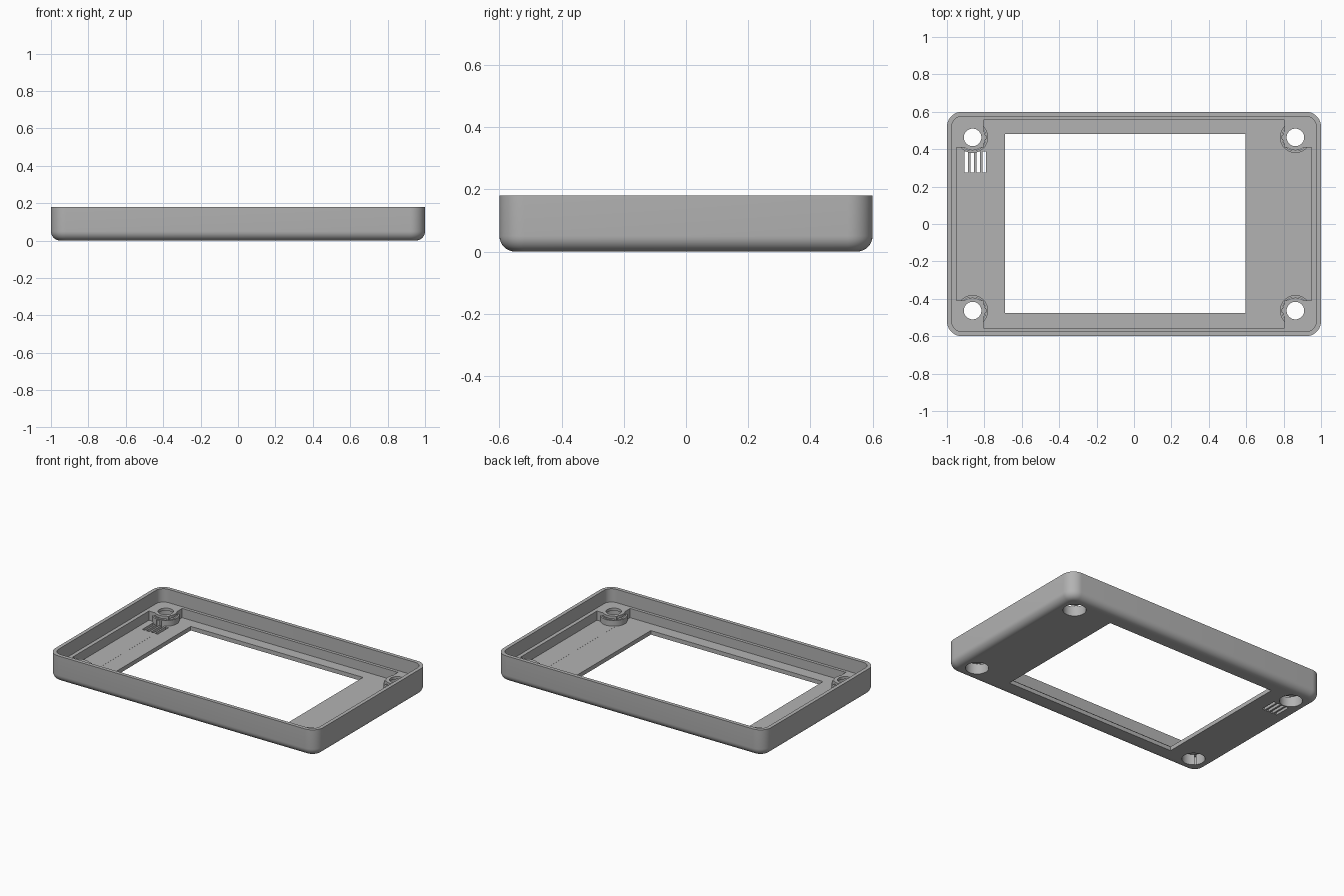
import bpy, bmesh, math

if "Cube" in bpy.data.objects:
    bpy.data.objects.remove(bpy.data.objects["Cube"])

grey = bpy.data.materials.new("plain grey")
grey.diffuse_color = (0.45, 0.45, 0.45, 1)
grey.use_nodes = True
grey.node_tree.nodes["Principled BSDF"].inputs["Base Color"].default_value = grey.diffuse_color

HX, HY, TOP = 1.0, 0.6, 0.18      # half sizes and height
CORNER, FILLET = 0.08, 0.05       # vertical corner radius, bottom edge radius
LEDGE, FLOOR = 0.09, 0.028        # inner shelf and floor heights


def make_object(name, bm):
    bmesh.ops.recalc_face_normals(bm, faces=bm.faces[:])
    mesh = bpy.data.meshes.new(name)
    bm.to_mesh(mesh)
    bm.free()
    mesh.materials.append(grey)
    ob = bpy.data.objects.new(name, mesh)
    bpy.context.collection.objects.link(ob)
    return ob


def box(name, x0, x1, y0, y1, z0, z1):
    bm = bmesh.new()
    bmesh.ops.create_cube(bm, size=1)
    for v in bm.verts:
        v.co = (x1 if v.co.x > 0 else x0, y1 if v.co.y > 0 else y0, z1 if v.co.z > 0 else z0)
    return make_object(name, bm)


def cylinder(name, x, y, r, z0, z1):
    bm = bmesh.new()
    bmesh.ops.create_cone(bm, cap_ends=True, segments=48, radius1=r, radius2=r, depth=z1 - z0)
    bmesh.ops.translate(bm, verts=bm.verts[:], vec=(x, y, (z0 + z1) / 2))
    return make_object(name, bm)


def boolean(target, tool, operation="DIFFERENCE"):
    """Apply one boolean and discard the tool object."""
    tool.hide_render = True
    mod = target.modifiers.new("cut", "BOOLEAN")
    mod.operation, mod.solver, mod.object = operation, "EXACT", tool
    bpy.context.view_layer.update()
    result = bpy.data.meshes.new_from_object(
        target.evaluated_get(bpy.context.evaluated_depsgraph_get()))
    target.modifiers.clear()
    target.data = result
    bpy.data.objects.remove(tool)


def rounded_ring(bm, inset, z, steps=10):
    r = CORNER - inset
    verts = []
    for k, (sx, sy) in enumerate([(1, 1), (-1, 1), (-1, -1), (1, -1)]):
        for i in range(steps + 1):
            a = math.pi / 2 * (k + i / steps)
            verts.append(bm.verts.new((sx * (HX - CORNER) + r * math.cos(a),
                                       sy * (HY - CORNER) + r * math.sin(a), z)))
    return verts


# Tray: filleted outer shell, thin rim and shelf
profile = []
for i in range(9):
    a = math.pi / 2 * i / 8
    profile.append((FILLET * (1 - math.sin(a)), FILLET * (1 - math.cos(a))))
profile += [(0, TOP), (0.025, TOP), (0.025, LEDGE)]
bm = bmesh.new()
rings = [rounded_ring(bm, *p) for p in profile]
for lower, upper in zip(rings, rings[1:]):
    for i in range(len(lower)):
        j = (i + 1) % len(lower)
        bm.faces.new((lower[i], lower[j], upper[j], upper[i]))
bm.faces.new(rings[0][::-1])
bm.faces.new(rings[-1])
tray = make_object("display_bezel", bm)

posts = [(sx * 0.863, sy * 0.463) for sx in (-1, 1) for sy in (-1, 1)]


# Cross-shaped pocket that leaves stepped screw posts in the corners
def pocket(z0, z1, post_radius):
    cutter = box("pocket_cutter", -0.95, 0.95, -0.408, 0.408, z0, z1)
    boolean(cutter, box("pocket_arm", -0.805, 0.805, -0.555, 0.555, z0 - 0.0005, z1 + 0.001), "UNION")
    for x, y in posts:
        boolean(cutter, cylinder("post_cutter", x, y, post_radius, z0 - 0.1, z1 + 0.1))
    return cutter


boolean(tray, pocket(0.066, 0.13, 0.069))
boolean(tray, pocket(FLOOR, 0.067, 0.083))

# Screw holes, wide from below
for x, y in posts:
    boolean(tray, cylinder("screw_hole", x, y, 0.047, -0.1, 0.3))
    boolean(tray, cylinder("counterbore", x, y, 0.071, -0.1, 0.072))

# Screen window
boolean(tray, box("window_cutter", -0.69, 0.595, -0.475, 0.482, -0.1, 0.3))

# Vent slots
for i in range(4):
    x = -0.897 + 0.032 * i
    boolean(tray, box("vent_slot", x - 0.01, x + 0.01, 0.275, 0.388, -0.1, 0.06))

bpy.ops.object.select_all(action="DESELECT")
tray.select_set(True)
bpy.context.view_layer.objects.active = tray
bpy.ops.object.shade_smooth_by_angle(angle=math.radians(30))
